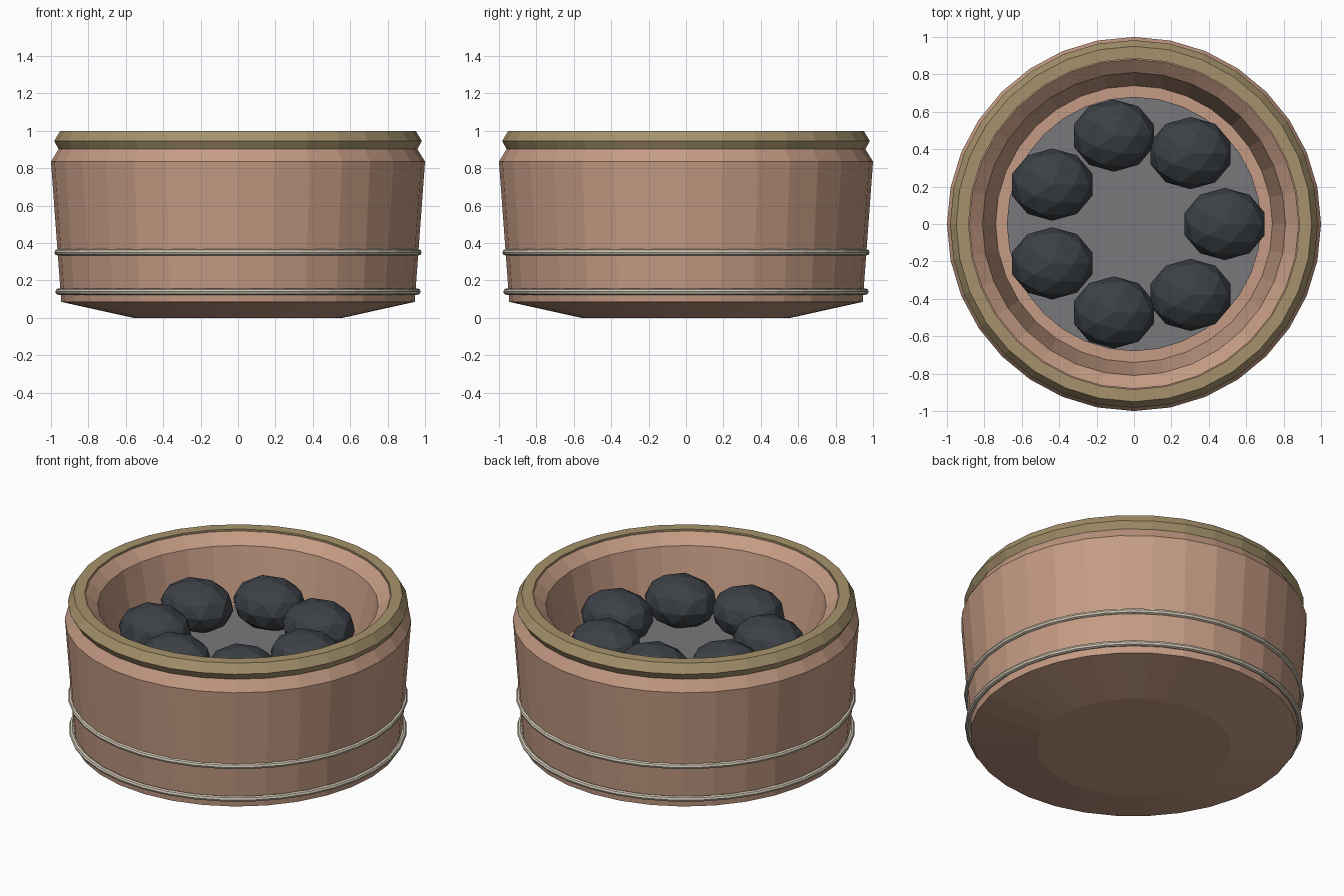
import bpy, bmesh, math

if "Cube" in bpy.data.objects:
    bpy.data.objects.remove(bpy.data.objects["Cube"])

SIDES = 32

def material(name, rgb):
    m = bpy.data.materials.new(name)
    m.diffuse_color = (*rgb, 1)
    m.use_nodes = True
    m.node_tree.nodes["Principled BSDF"].inputs["Base Color"].default_value = m.diffuse_color
    return m

clay = material("clay", (0.56, 0.33, 0.23))
brass = material("brass", (0.38, 0.29, 0.15))
wire = material("pale_wire", (0.62, 0.56, 0.45))
ash = material("ash", (0.19, 0.19, 0.20))
coal = material("charcoal", (0.045, 0.052, 0.06))

def lathe(name, profile, mat, closed=False):
    """Spin (radius, height) points around z; radius 0 becomes a pole."""
    bm = bmesh.new()
    pts = profile + profile[:1] if closed else profile
    verts = [bm.verts.new((r, 0, z)) for r, z in pts]
    edges = [bm.edges.new(p) for p in zip(verts, verts[1:])]
    bmesh.ops.spin(bm, geom=verts + edges, cent=(0, 0, 0), axis=(0, 0, 1),
                   angle=math.tau, steps=SIDES, use_merge=False)
    bmesh.ops.remove_doubles(bm, verts=bm.verts, dist=1e-4)
    bmesh.ops.recalc_face_normals(bm, faces=bm.faces)
    me = bpy.data.meshes.new(name)
    bm.to_mesh(me)
    bm.free()
    ob = bpy.data.objects.new(name, me)
    bpy.context.collection.objects.link(ob)
    me.materials.append(mat)
    return ob

# Clay bowl: outside up to the neck, then down the inside to the floor
lathe("bowl", [(0, 0), (0.56, 0), (0.945, 0.085), (1.0, 0.835), (0.96, 0.9),
               (0.93, 0.98), (0.88, 0.99), (0.81, 0.93), (0.74, 0.60), (0, 0.60)], clay)

# Brass rim with a bevelled outer edge
lathe("rim", [(0.955, 0.895), (0.983, 0.945), (0.95, 1.0), (0.885, 1.0),
              (0.885, 0.96), (0.92, 0.9)], brass, closed=True)

# Ash bed on the bowl floor
lathe("ash_bed", [(0, 0.59), (0.68, 0.59), (0.68, 0.61), (0, 0.61)], ash)

# Wire hoops
for i, (z, r) in enumerate([(0.14, 0.96), (0.35, 0.965)]):
    bpy.ops.mesh.primitive_torus_add(major_radius=r, minor_radius=0.017, major_segments=36,
                                     minor_segments=8, location=(0, 0, z))
    bpy.context.object.name = f"hoop_{i + 1}"
    bpy.context.object.data.materials.append(wire)

# Ring of faceted coals
for i in range(7):
    a = math.tau * i / 7
    bpy.ops.mesh.primitive_ico_sphere_add(subdivisions=2, radius=1,
                                          location=(0.485 * math.cos(a), 0.485 * math.sin(a), 0.73))
    ob = bpy.context.object
    ob.name = f"coal_{i + 1}"
    ob.scale = (0.225, 0.193, 0.155)
    ob.data.materials.append(coal)
